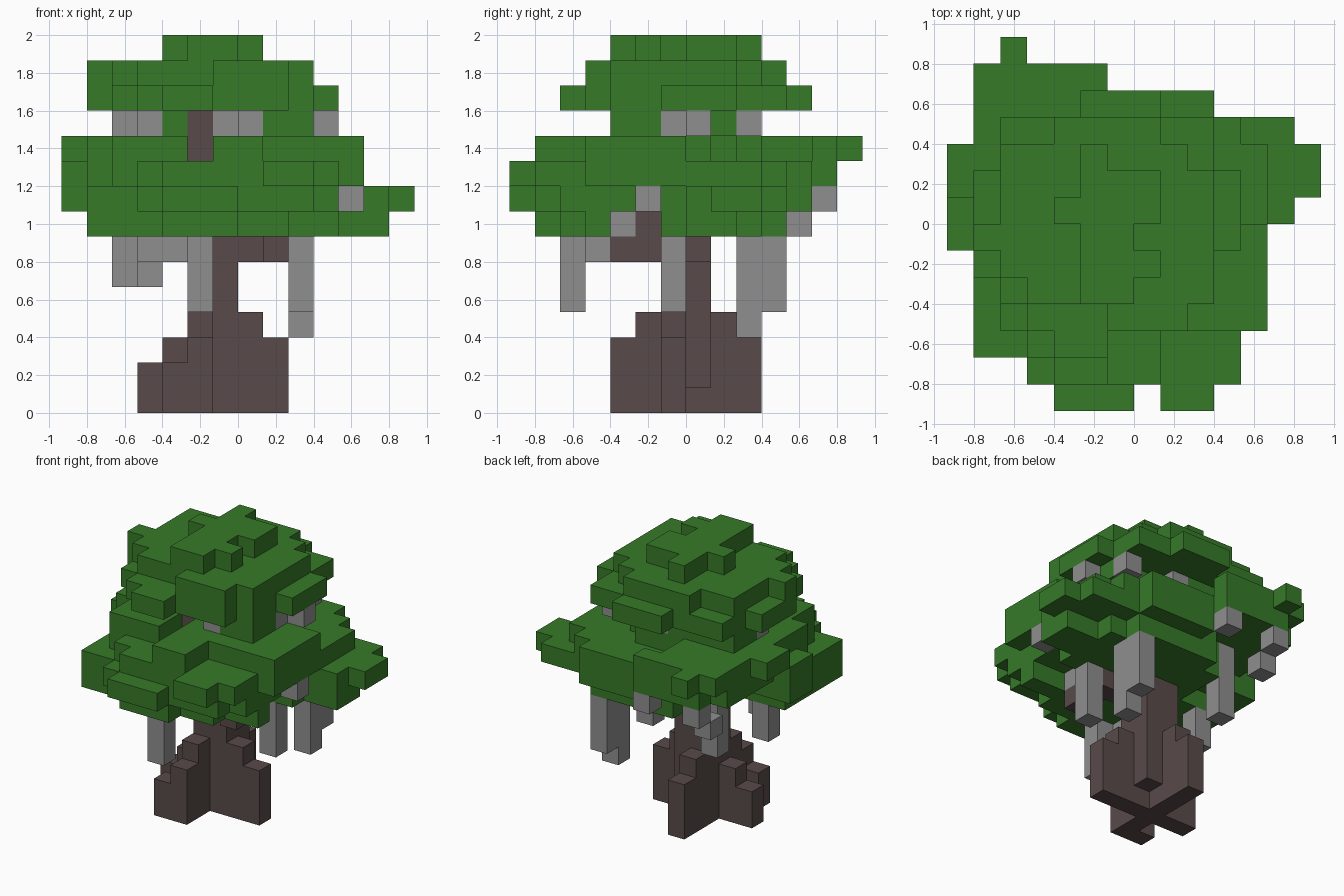
import bpy, bmesh
from itertools import product
from mathutils import Vector

CELL = 2 / 15
AXES = (Vector((1, 0, 0)), Vector((0, 1, 0)), Vector((0, 0, 1)))

cube = bpy.data.objects.get("Cube")
if cube:
    bpy.data.objects.remove(cube, do_unlink=True)


def material(name, colour):
    mat = bpy.data.materials.new(name)
    mat.use_nodes = True
    mat.diffuse_color = (*colour, 1)
    shader = next(n for n in mat.node_tree.nodes if n.type == "BSDF_PRINCIPLED")
    shader.inputs["Base Color"].default_value = (*colour, 1)
    shader.inputs["Roughness"].default_value = 0.9
    return mat


def block(cells, x, y, z):
    """Fill a box of grid cells; each range is half open."""
    cells.update(product(range(*x), range(*y), range(*z)))


def column(cells, x, y, bottom, top):
    block(cells, (x, x + 1), (y, y + 1), (bottom, top))


def build(name, cells, mat):
    """Make one blocky mesh from the exposed sides of the cells."""
    bm = bmesh.new()
    for cell in sorted(cells):
        centre = Vector(cell) + Vector((0.5, 0.5, 0.5))
        for k, sign in product(range(3), (-1, 1)):
            normal = AXES[k] * sign
            if tuple(int(c) for c in Vector(cell) + normal) in cells:
                continue
            u, v = AXES[(k + 1) % 3] / 2, AXES[(k + 2) % 3] / 2 * sign
            mid = centre + normal / 2
            corners = (mid - u - v, mid + u - v, mid + u + v, mid - u + v)
            bm.faces.new([bm.verts.new(p * CELL) for p in corners])
    bmesh.ops.remove_doubles(bm, verts=bm.verts[:], dist=CELL / 100)
    bmesh.ops.dissolve_limit(bm, angle_limit=0.01, verts=bm.verts[:], edges=bm.edges[:])
    mesh = bpy.data.meshes.new(name)
    bm.to_mesh(mesh)
    bm.free()
    mesh.materials.append(mat)
    obj = bpy.data.objects.new(name, mesh)
    bpy.context.collection.objects.link(obj)


green = material("leaf green", (0.038, 0.195, 0.022))
brown = material("bark brown", (0.098, 0.070, 0.067))
grey = material("vine grey", (0.275, 0.275, 0.275))

# Trunk core with the offset column that climbs into the crown
trunk = set()
column(trunk, -2, -1, 0, 12)
column(trunk, -1, 0, 1, 8)
column(trunk, -2, 0, 4, 8)
column(trunk, -1, -1, 4, 8)
column(trunk, -2, -2, 10, 12)

# Stepped roots
for x, y, height in ((0, -1, 4), (1, -1, 3), (-1, -1, 4),
                     (-2, 0, 4), (-2, 1, 4), (-2, 2, 3),
                     (-2, -2, 4), (-2, -3, 3), (-3, -3, 2),
                     (-3, -1, 3), (-4, -1, 2)):
    column(trunk, x, y, 0, height)

# Branch turning to the front
for x, y in ((0, 0), (0, -1), (1, -1), (1, -2), (1, -3)):
    column(trunk, x, y, 6, 7)
column(trunk, 1, -2, 7, 8)

# Hanging vines: long ones, then short tufts
vines = set()
for x, y, bottom, top in ((-2, -5, 4, 7), (2, -1, 4, 7), (2, 2, 3, 7),
                          (2, 3, 4, 7), (-5, -1, 5, 7), (-4, 2, 5, 9),
                          (-4, -4, 6, 7), (-3, -4, 6, 7)):
    column(vines, x, y, bottom, top)
for x, y, z in ((4, -2, 8), (1, -3, 7), (-5, 5, 8), (-5, 4, 7), (-2, 5, 8),
                (2, -1, 11), (3, 0, 11), (2, 2, 11), (-1, 2, 11),
                (0, -3, 11), (-1, -2, 11), (-5, 0, 11), (-4, -2, 11)):
    column(vines, x, y, z, z + 1)

# Lower crown: bottom layer
lower = set()
block(lower, x=(-3, 6), y=(0, 2), z=(7, 8))
block(lower, x=(-3, 4), y=(2, 3), z=(7, 8))
block(lower, x=(-2, 3), y=(3, 4), z=(7, 8))
block(lower, x=(-6, 4), y=(-1, 0), z=(7, 8))
block(lower, x=(-6, 1), y=(-3, -1), z=(7, 8))
block(lower, x=(-6, 4), y=(-4, -3), z=(7, 8))
block(lower, x=(-6, 2), y=(-5, -4), z=(7, 8))
block(lower, x=(-3, 0), y=(-6, -5), z=(7, 8))

# Lower crown: wide skirt with its side tips
block(lower, x=(-1, 3), y=(4, 5), z=(8, 9))
block(lower, x=(-2, 6), y=(3, 4), z=(8, 9))
block(lower, x=(-3, 7), y=(1, 3), z=(8, 9))
block(lower, x=(-7, 6), y=(0, 1), z=(8, 9))
block(lower, x=(-7, 4), y=(-1, 0), z=(8, 9))
block(lower, x=(-6, 4), y=(-4, -1), z=(8, 9))
block(lower, x=(-6, 4), y=(-5, -4), z=(8, 9))
block(lower, x=(-4, 3), y=(-6, -5), z=(8, 9))
block(lower, x=(-3, 0), y=(-7, -6), z=(8, 9))

# Lower crown: middle layer
block(lower, x=(-5, -1), y=(5, 6), z=(9, 10))
block(lower, x=(-6, 3), y=(4, 5), z=(9, 10))
block(lower, x=(-6, 4), y=(3, 4), z=(9, 10))
block(lower, x=(-6, 5), y=(-2, 3), z=(9, 10))
block(lower, x=(-7, -6), y=(-1, 1), z=(9, 10))
block(lower, x=(-5, 5), y=(-4, -2), z=(9, 10))
block(lower, x=(-4, 4), y=(-5, -4), z=(9, 10))
block(lower, x=(-3, 4), y=(-6, -5), z=(9, 10))
block(lower, x=(1, 3), y=(-7, -6), z=(9, 10))

# Lower crown: top layer with a notch at the trunk
block(lower, x=(-5, -4), y=(6, 7), z=(10, 11))
block(lower, x=(-6, -1), y=(5, 6), z=(10, 11))
block(lower, x=(-6, -2), y=(3, 5), z=(10, 11))
block(lower, x=(-6, 1), y=(2, 3), z=(10, 11))
block(lower, x=(-6, 2), y=(1, 2), z=(10, 11))
block(lower, x=(-6, 3), y=(0, 1), z=(10, 11))
block(lower, x=(-7, -6), y=(1, 3), z=(10, 11))
block(lower, x=(-6, 5), y=(-2, 0), z=(10, 11))
block(lower, x=(-5, -2), y=(-4, -2), z=(10, 11))
block(lower, x=(-1, 5), y=(-4, -2), z=(10, 11))
block(lower, x=(-1, 1), y=(-6, -4), z=(10, 11))

# Upper crown: narrow neck
upper = set()
block(upper, x=(-3, 3), y=(-2, 2), z=(11, 12))
block(upper, x=(1, 3), y=(-3, -2), z=(11, 12))
block(upper, x=(-5, -1), y=(1, 3), z=(11, 12))

# Upper crown: wide cap
block(upper, x=(-2, 1), y=(4, 5), z=(12, 13))
block(upper, x=(-5, 3), y=(-3, 4), z=(12, 13))
block(upper, x=(-6, 4), y=(-1, 2), z=(12, 13))
block(upper, x=(-4, 2), y=(-4, -3), z=(12, 13))
block(upper, x=(-3, -1), y=(-5, -4), z=(12, 13))
block(upper, x=(-3, 1), y=(3, 4), z=(13, 14))
block(upper, x=(-5, 2), y=(2, 3), z=(13, 14))
block(upper, x=(-5, 3), y=(-2, 2), z=(13, 14))
block(upper, x=(-4, 3), y=(-3, -2), z=(13, 14))
block(upper, x=(-6, -5), y=(-1, 0), z=(13, 14))
block(upper, x=(-1, 2), y=(-4, -3), z=(13, 14))

# Upper crown: ragged peak
block(upper, x=(-2, -1), y=(2, 3), z=(14, 15))
block(upper, x=(-2, 1), y=(0, 2), z=(14, 15))
block(upper, x=(-2, 0), y=(-3, 0), z=(14, 15))
column(upper, -3, 0, 14, 15)
column(upper, 0, -2, 14, 15)

vines -= trunk
build("trunk_and_roots", trunk, brown)
build("hanging_vines", vines, grey)
build("lower_crown", lower - trunk - vines, green)
build("upper_crown", upper - trunk - vines, green)
